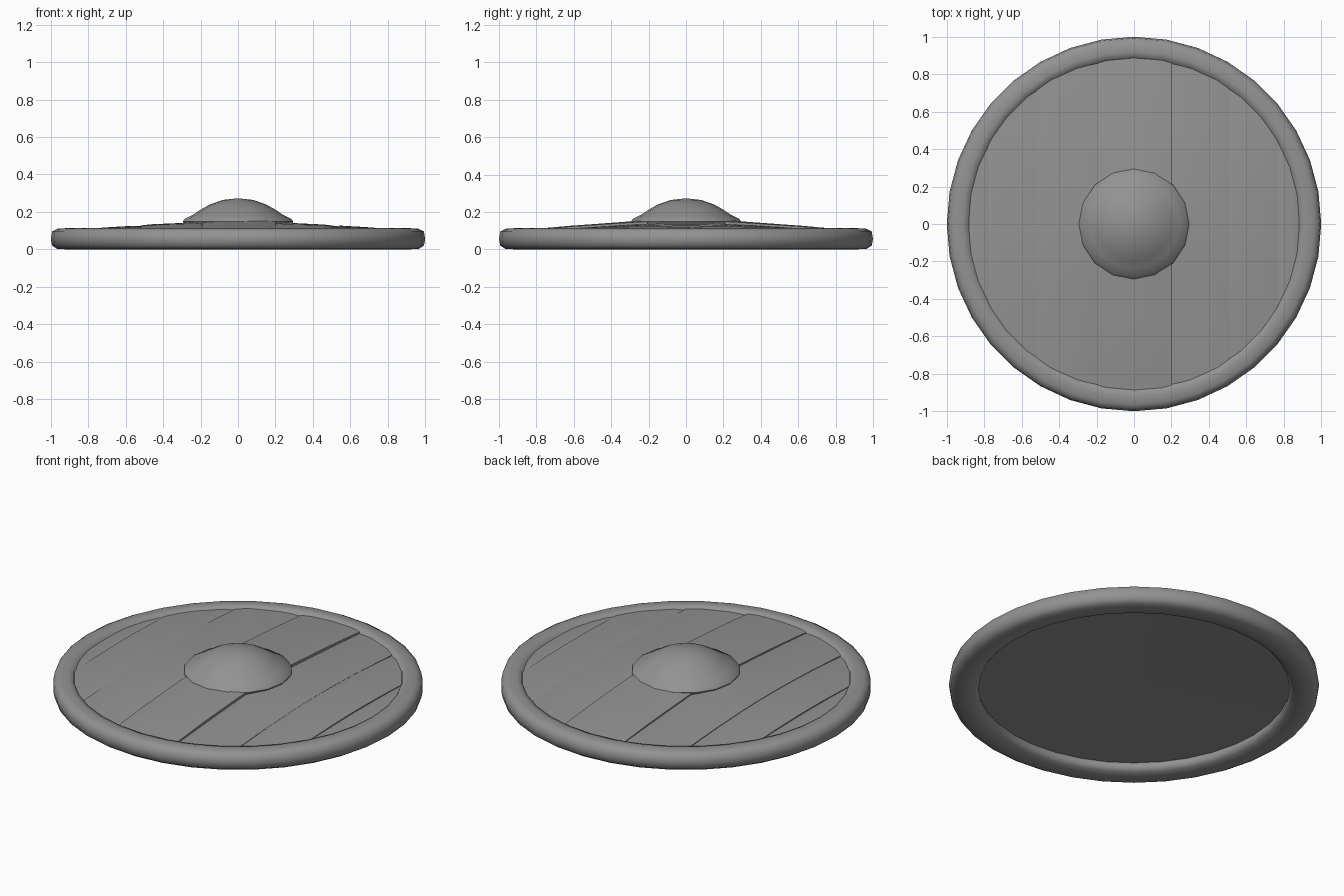
import bpy, bmesh, math

if "Cube" in bpy.data.objects:
    bpy.data.objects.remove(bpy.data.objects["Cube"])

# dark grey used on every part
grey = bpy.data.materials.new("dark_grey")
grey.diffuse_color = (0.29, 0.29, 0.29, 1)
grey.use_nodes = True
grey.node_tree.nodes["Principled BSDF"].inputs["Base Color"].default_value = grey.diffuse_color


def finish(name, bm, angle=35):
    bmesh.ops.remove_doubles(bm, verts=bm.verts, dist=1e-4)
    bmesh.ops.recalc_face_normals(bm, faces=bm.faces)
    me = bpy.data.meshes.new(name)
    bm.to_mesh(me)
    bm.free()
    me.materials.append(grey)
    ob = bpy.data.objects.new(name, me)
    bpy.context.collection.objects.link(ob)
    bpy.ops.object.select_all(action='DESELECT')
    ob.select_set(True)
    bpy.context.view_layer.objects.active = ob
    bpy.ops.object.shade_smooth_by_angle(angle=math.radians(angle))
    return ob


def lathe(name, profile, sides, closed, angle=35):
    bm = bmesh.new()
    rings = []
    for i in range(sides):
        a = 2 * math.pi * i / sides
        rings.append([bm.verts.new((r * math.cos(a), r * math.sin(a), z)) for r, z in profile])
    n = len(profile)
    for i in range(sides):
        p, q = rings[i], rings[(i + 1) % sides]
        for j in range(n if closed else n - 1):
            k = (j + 1) % n
            bm.faces.new((p[j], q[j], q[k], p[k]))
    bmesh.ops.dissolve_degenerate(bm, edges=bm.edges, dist=1e-5)
    return finish(name, bm, angle)


# rounded rim band
lathe("rim", [(0.84, 0.03), (0.86, 0.008), (0.91, 0.0), (0.965, 0.002), (0.993, 0.02),
              (1.0, 0.055), (0.993, 0.095), (0.965, 0.11), (0.92, 0.113), (0.89, 0.107),
              (0.88, 0.085), (0.845, 0.06)], 36, True, 60)

# central boss with a flared lip
lathe("boss", [(0.28, 0.12), (0.295, 0.148), (0.285, 0.163), (0.24, 0.185), (0.2, 0.212),
               (0.15, 0.24), (0.08, 0.264), (0, 0.273)], 16, False, 60)


# planks: gently coned tops, trimmed to the circle inside the rim
R = 0.89


def plank(name, x0, x1, lift, tilt):
    bm = bmesh.new()
    steps_x, steps_y = 6, 14
    top, bottom = [], []
    for i in range(steps_x + 1):
        u = i / steps_x
        x = x0 + (x1 - x0) * u
        half = math.sqrt(max(R * R - x * x, 0.0001))
        row_t, row_b = [], []
        for j in range(steps_y + 1):
            y = half * (2 * j / steps_y - 1)
            f = max(0, 1 - math.hypot(x, y) / R)
            edge = 0.004 if i in (0, steps_x) else 0
            # each board leans a little to one side
            z = 0.097 + 0.066 * f + lift * min(1, f * 3 + 0.3) + tilt * (u - 0.5) - edge
            row_t.append(bm.verts.new((x, y, z)))
            row_b.append(bm.verts.new((x, y, 0.055 + 0.02 * f)))
        top.append(row_t)
        bottom.append(row_b)
    for i in range(steps_x):
        for j in range(steps_y):
            for g in (top, bottom):
                bm.faces.new((g[i][j], g[i + 1][j], g[i + 1][j + 1], g[i][j + 1]))
        for j in (0, steps_y):
            bm.faces.new((top[i][j], top[i + 1][j], bottom[i + 1][j], bottom[i][j]))
    for i in (0, steps_x):
        for j in range(steps_y):
            bm.faces.new((top[i][j], top[i][j + 1], bottom[i][j + 1], bottom[i][j]))
    finish(name, bm)


cuts = [-0.88, -0.78, -0.52, -0.19, 0.2, 0.51, 0.77, 0.88]
lifts = [0.0, 0.006, 0.002, 0.008, 0.001, 0.006, 0.0]
tilts = [0.0, -0.004, -0.01, 0.006, 0.008, 0.004, 0.0]
for n, lift in enumerate(lifts):
    plank(f"plank_{n + 1}", cuts[n], cuts[n + 1], lift, tilts[n])
